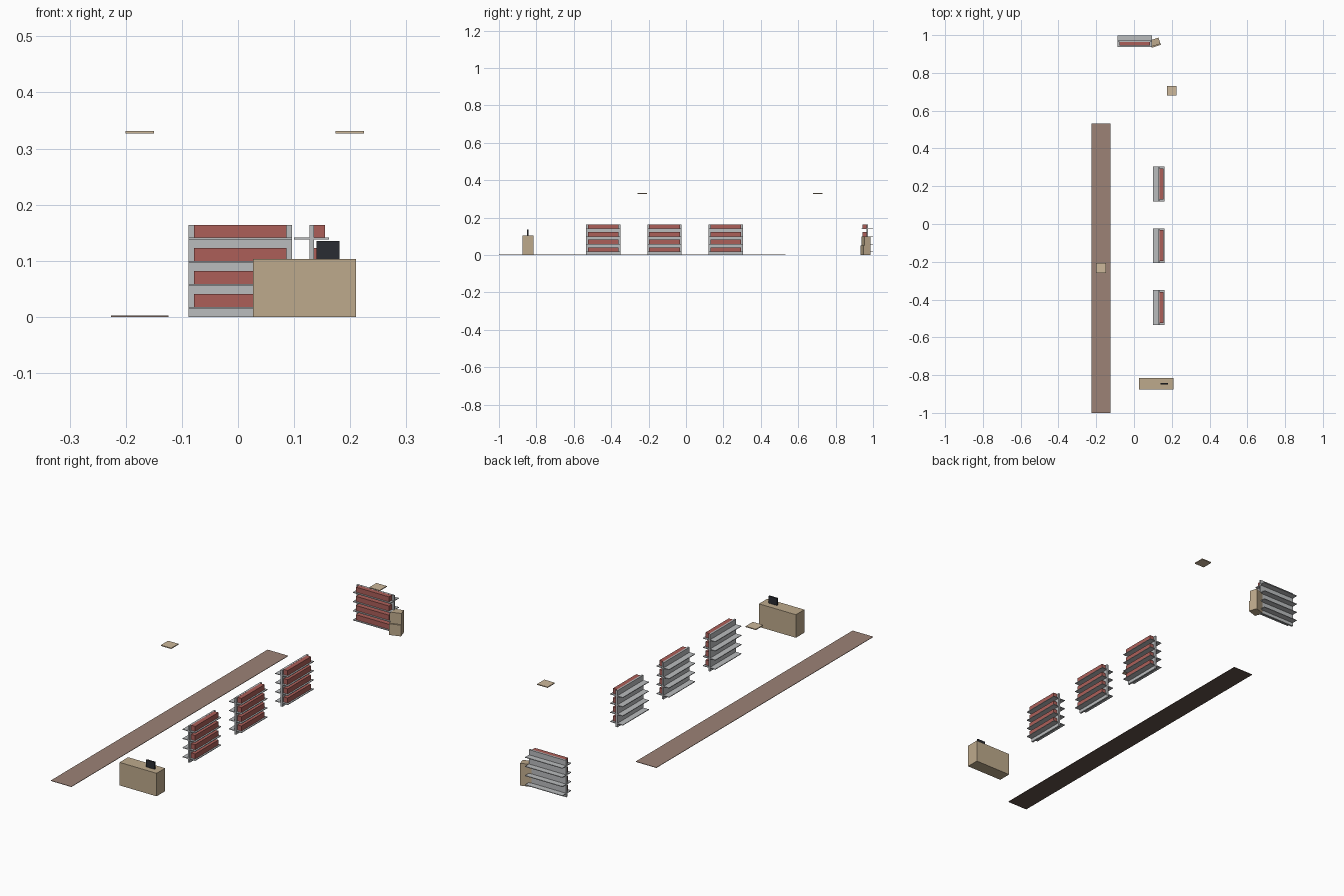
import bpy
import bmesh
from math import radians
from mathutils import Matrix, Vector

cube = bpy.data.objects.get("Cube")
if cube:
    bpy.data.objects.remove(cube)


def material(name, rgb):
    """Flat material from display colour, converted to linear."""
    lin = [((c / 255 + 0.055) / 1.055) ** 2.4 for c in rgb]
    m = bpy.data.materials.new(name)
    m.use_nodes = True
    m.diffuse_color = (*lin, 1)
    m.node_tree.nodes["Principled BSDF"].inputs["Base Color"].default_value = (*lin, 1)
    return m


GREY = material("shelf_grey", (186, 188, 190))
RED = material("goods_red", (172, 95, 89))
TAN = material("counter_tan", (190, 170, 140))
PALE = material("panel_pale_tan", (205, 184, 155))
BROWN = material("mat_brown", (156, 130, 118))
DARK_BROWN = material("mat_underside_brown", (100, 83, 75))
BLACK = material("screen_black", (42, 44, 50))


def boxes(name, spans, mat, place=Matrix()):
    """One object from a list of ((x0, x1), (y0, y1), (z0, z1)) boxes."""
    bm = bmesh.new()
    for span in spans:
        lo, hi = (Vector(c) for c in zip(*span))
        shape = Matrix.Translation((lo + hi) / 2) @ Matrix.Diagonal((*(hi - lo), 1))
        bmesh.ops.create_cube(bm, size=1, matrix=place @ shape)
    mesh = bpy.data.meshes.new(name)
    bm.to_mesh(mesh)
    bm.free()
    mesh.materials.append(mat)
    ob = bpy.data.objects.new(name, mesh)
    bpy.context.collection.objects.link(ob)
    return ob


def shelf_unit(name, x, y, turn):
    """Upright panel with shelves both sides and goods on the local +x side."""
    place = Matrix.Translation((x, y, 0)) @ Matrix.Rotation(radians(turn), 4, "Z")
    half = 0.092
    levels = [0.018 + 0.041 * i for i in range(4)]
    boxes(name + "_back_panel", [((-0.004, 0.004), (-half, half), (0, 0.164))], GREY, place)
    boxes(name + "_shelves",
          [((-0.031, 0.031), (-half, half), (z - 0.003, z)) for z in levels], GREY, place)
    boxes(name + "_goods",
          [((0.004, 0.024), (-0.082, 0.082), (z, z + 0.0228)) for z in levels], RED, place)


# Row of aisle shelves and one turned to face the front
for label, y in (("front", -0.442), ("middle", -0.115), ("rear", 0.212)):
    shelf_unit(label + "_aisle_unit", 0.131, y, 0)
shelf_unit("end_wall_unit", 0.004, 0.968, -90)

# Counter and its screen
boxes("counter", [((0.027, 0.21), (-0.875, -0.815), (0, 0.103))], TAN)
boxes("counter_screen", [((0.14, 0.181), (-0.849, -0.843), (0.103, 0.135))], BLACK)

# Turned machine with a protruding base
kiosk = Matrix.Translation((0.112, 0.96, 0)) @ Matrix.Rotation(radians(18), 4, "Z")
boxes("kiosk_base", [((-0.025, 0.025), (-0.02, 0.02), (0, 0.05))], TAN, kiosk)
boxes("kiosk_top", [((-0.025, 0.025), (-0.014, 0.02), (0.05, 0.1))], TAN, kiosk)

# Long floor mat with a darker underside
mat_ob = boxes("floor_mat", [((-0.226, -0.124), (-1, 0.532), (0, 0.002))], BROWN)
mat_ob.data.materials.append(DARK_BROWN)
for face in mat_ob.data.polygons:
    face.material_index = int(face.normal.z < -0.5)

# Ceiling panels
for label, x, y in (("front", -0.175, -0.233), ("rear", 0.199, 0.705)):
    boxes(label + "_ceiling_panel",
          [((x - 0.0255, x + 0.0255), (y - 0.0255, y + 0.0255), (0.327, 0.331))], PALE)
